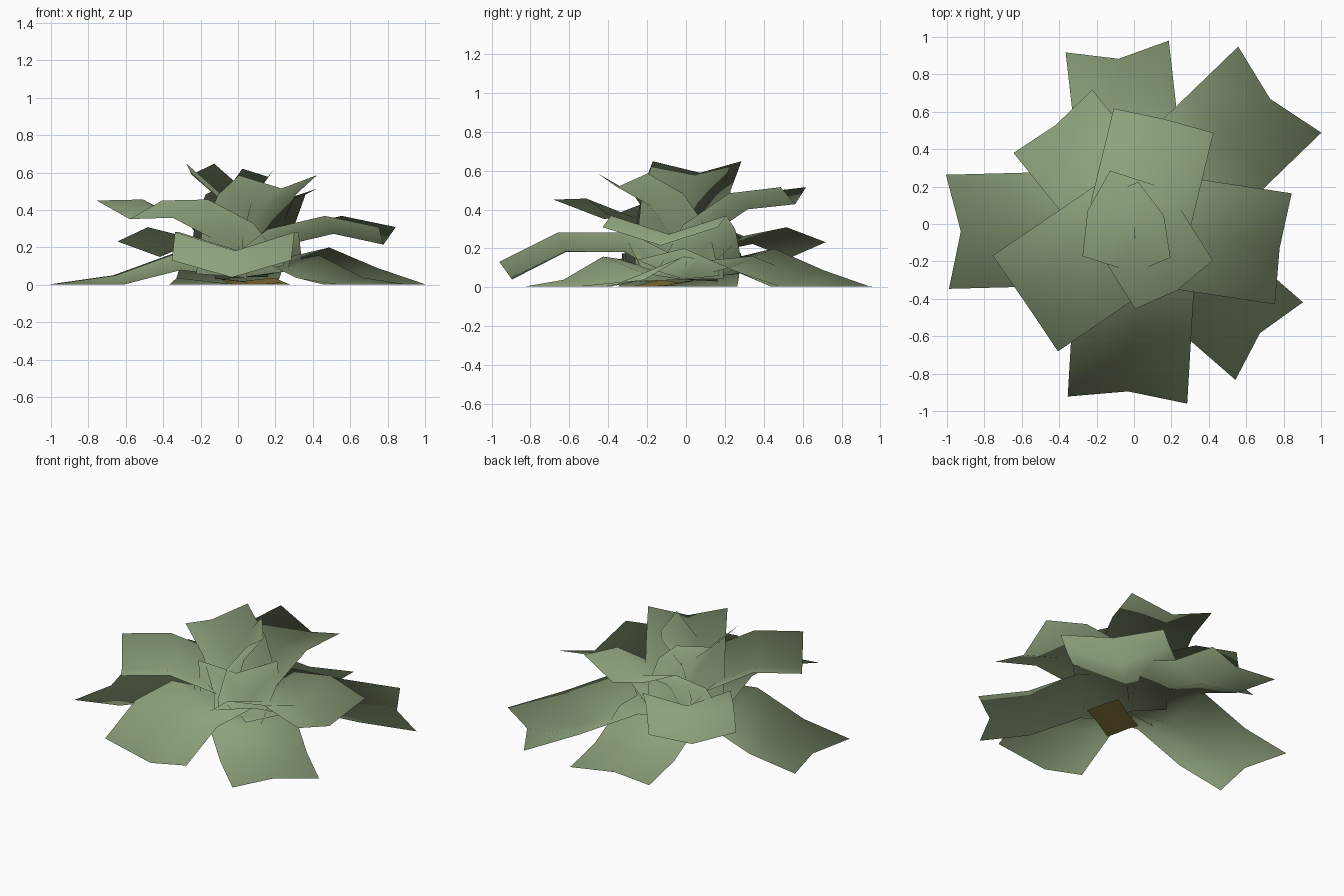
import bpy, math
from mathutils import Vector

if "Cube" in bpy.data.objects:
    bpy.data.objects.remove(bpy.data.objects["Cube"])


def material(name, rgb):
    m = bpy.data.materials.new(name)
    m.diffuse_color = (*rgb, 1)
    m.use_nodes = True
    m.node_tree.nodes["Principled BSDF"].inputs["Base Color"].default_value = m.diffuse_color
    return m


GREEN = material("sage_green", (0.27, 0.36, 0.20))
BROWN = material("dry_olive_brown", (0.27, 0.20, 0.05))


def leaf(name, angle, width, seg, pitch, bend, mat, fold=0.16, root_z=0.04):
    """V-folded strip of three segments, arching outward from the root."""
    a = math.radians(angle)
    out = Vector((math.cos(a), math.sin(a), 0))
    side = Vector((-math.sin(a), math.cos(a), 0))
    up = Vector((0, 0, 1))
    pitches = [math.radians(pitch - bend * i) for i in range(3)]
    verts, p = [], Vector((0.02, -0.015, root_z)) + out * 0.008
    for i in range(4):
        if i == 3 and p.z < 0.03:
            p = p + out * seg          # tip lies flat along the ground
            p.z = 0
        elif i:
            q = pitches[i - 1]
            p = p + (out * math.cos(q) + up * math.sin(q)) * seg
        # the fold is raised along the normal of the bent midrib
        n = (pitches[max(i - 1, 0)] + pitches[min(i, 2)]) / 2
        lift = (up * math.cos(n) - out * math.sin(n)) * width * fold
        ground = p.z <= 0.03 and i == 3
        for v in (p + lift + side * width / 2, p, p + lift - side * width / 2):
            z = 0.003 if ground else max(v.z, 0.003)
            verts.append(Vector((v.x, v.y, z)))
    faces = [(3 * i + j, 3 * i + j + 1, 3 * i + j + 4, 3 * i + j + 3)
             for i in range(3) for j in range(2)]
    me = bpy.data.meshes.new(name)
    me.from_pydata(verts, [], faces)
    me.materials.append(mat)
    for f in me.polygons:
        f.use_smooth = True
    # foliage normals spread outward like a dome, for soft even shading
    if mat == GREEN:
        me.normals_split_custom_set_from_vertices(
            [(v - Vector((0, 0, -0.35))).normalized() for v in verts])
    ob = bpy.data.objects.new(name, me)
    bpy.context.collection.objects.link(ob)


# direction, width, segment length, starting pitch, bend per segment
LEAVES = [
    # ground leaves
    (181.5, 0.61, 0.32, 7, 27),
    (44, 0.64, 0.332, 10, 27),
    (96.5, 0.555, 0.306, 6, 27),
    (-41, 0.55, 0.293, 6, 27),
    # arching leaves
    (266.6, 0.64, 0.314, 27, 27),
    (-8.6, 0.60, 0.277, 38, 25),
    (128.8, 0.54, 0.25, 35, 26),
    (214.3, 0.62, 0.278, 48.5, 25),
    (76.3, 0.55, 0.253, 61, 27.5),
    # upright heart leaves
    (-58, 0.49, 0.219, 75.5, 25),
    (162, 0.48, 0.217, 87.5, 24),
    (23, 0.44, 0.196, 98, 23),
]
for k, spec in enumerate(LEAVES):
    leaf(f"leaf_{k + 1}", *spec, GREEN)

# withered leaf under the rosette
leaf("dry_leaf", -61, 0.35, 0.068, -5, 8, BROWN, 0.05, 0.02)
